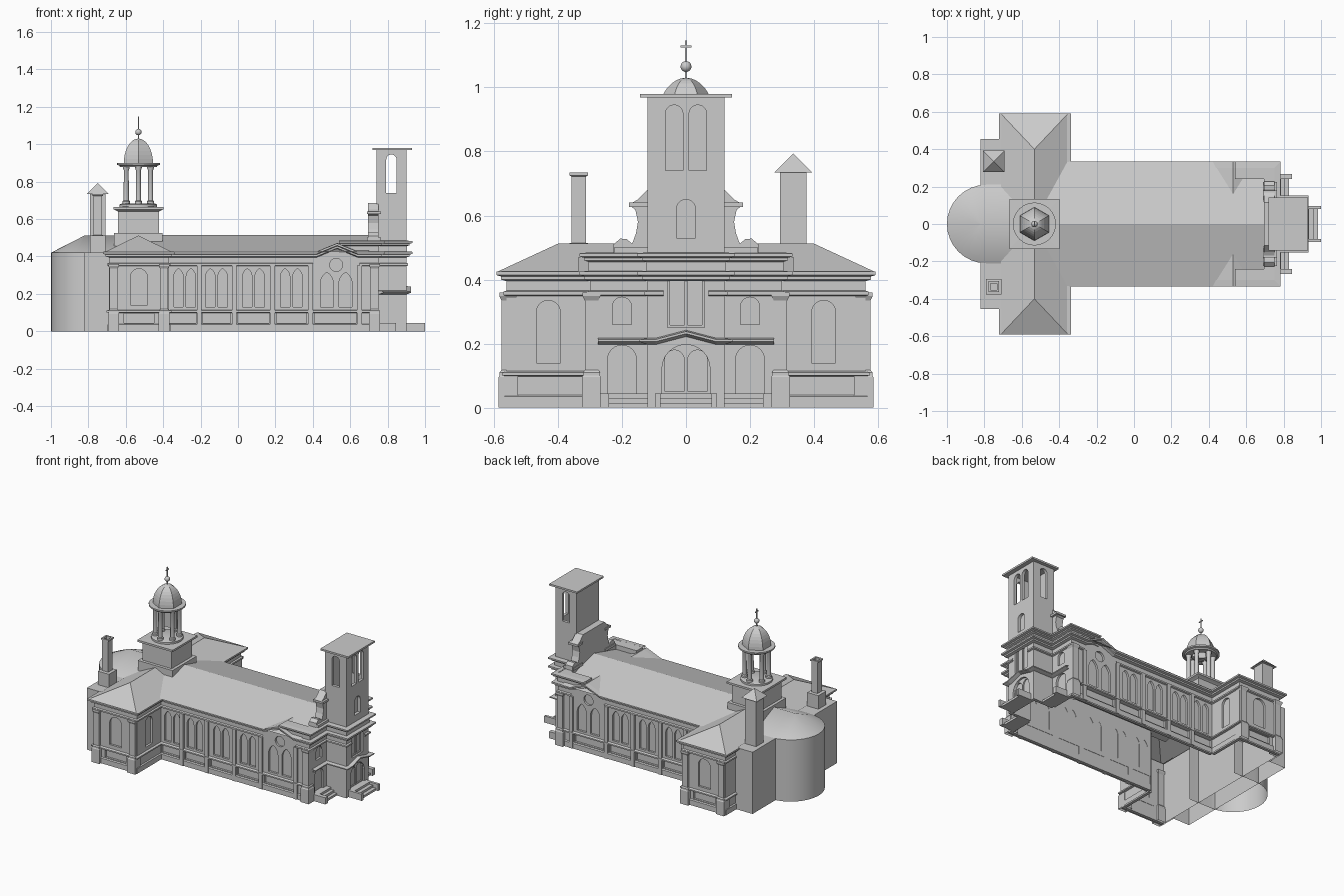
import bpy, bmesh, math
from mathutils import Vector

if "Cube" in bpy.data.objects:
    bpy.data.objects.remove(bpy.data.objects["Cube"])


def add(name, verts, faces, mirror=False, smooth=False):
    me = bpy.data.meshes.new(name)
    me.from_pydata(verts, [], faces)
    ob = bpy.data.objects.new(name, me)
    bpy.context.collection.objects.link(ob)
    if mirror:
        m = ob.modifiers.new("mirror", 'MIRROR')
        m.use_axis = (False, True, False)
    if smooth:
        bpy.ops.object.select_all(action='DESELECT')
        ob.select_set(True)
        bpy.context.view_layer.objects.active = ob
        bpy.ops.object.shade_smooth_by_angle(angle=math.radians(35))
    return ob


def box(name, x0, x1, y0, y1, z0, z1, mirror=False, bottom=True):
    v = [(x, y, z) for z in (z0, z1) for x, y in ((x0, y0), (x1, y0), (x1, y1), (x0, y1))]
    f = [(i, (i + 1) % 4, (i + 1) % 4 + 4, i + 4) for i in range(4)] + [(4, 5, 6, 7)]
    return add(name, v, f + ([(3, 2, 1, 0)] if bottom else []), mirror)


def lathe(name, cx, cy, prof, n, rot=0.0, mirror=False, smooth=False):
    """Turned solid; for n = 4 the radii are half widths of a square."""
    k = math.sqrt(2) if n == 4 else 1
    rot = math.pi / 4 if n == 4 else rot
    v = [(cx + k * r * math.cos(rot + 2 * math.pi * i / n),
          cy + k * r * math.sin(rot + 2 * math.pi * i / n), z) for r, z in prof for i in range(n)]
    f = [(j * n + i, j * n + (i + 1) % n, (j + 1) * n + (i + 1) % n, (j + 1) * n + i)
         for j in range(len(prof) - 1) for i in range(n)]
    ob = add(name, v, f, mirror)
    bm = bmesh.new()
    bm.from_mesh(ob.data)
    bmesh.ops.remove_doubles(bm, verts=bm.verts, dist=1e-5)
    bm.to_mesh(ob.data)
    bm.free()
    if smooth:
        bpy.ops.object.select_all(action='DESELECT')
        ob.select_set(True)
        bpy.context.view_layer.objects.active = ob
        bpy.ops.object.shade_smooth_by_angle(angle=math.radians(35))
    return ob


def sweep(name, path, prof, smooth=False):
    """Mitred moulding (outset, z) along a plan path (x, y, optional lift), mirrored in y."""
    p = [Vector(q[:2]) for q in path]
    nrm = [Vector((d.y, -d.x)) for d in ((b - a).normalized() for a, b in zip(p, p[1:]))]
    v, m = [], len(prof)
    for i, q in enumerate(path):
        a, b = nrm[max(i - 1, 0)], nrm[min(i, len(nrm) - 1)]
        o = (a + b) / (1 + a.dot(b))
        lift = q[2] if len(q) > 2 else 0
        v += [(q[0] + o.x * r, q[1] + o.y * r, z + lift) for r, z in prof]
    f = [(i * m + j, (i + 1) * m + j, (i + 1) * m + j + 1, i * m + j + 1)
         for i in range(len(path) - 1) for j in range(m - 1)]
    return add(name, v, f, True, smooth)


def wall(name, face, c, outline, holes=(), t=0.02, mirror=False):
    """Slab with openings; outline and holes in (along, z); face is '-y' or '+x'."""
    cu = bpy.data.curves.new(name, 'CURVE')
    cu.dimensions, cu.fill_mode, cu.extrude = '2D', 'BOTH', t / 2
    for pts in [outline, *holes]:
        s = cu.splines.new('POLY')
        s.points.add(len(pts) - 1)
        s.use_cyclic_u = True
        for sp, (a, b) in zip(s.points, pts):
            sp.co = (a, b, 0, 1)
    tmp = bpy.data.objects.new(name, cu)
    me = bpy.data.meshes.new_from_object(tmp)
    v = [(q.co.x, c - q.co.z + t / 2, q.co.y) if face == '-y' else (c + q.co.z - t / 2, q.co.x, q.co.y)
         for q in me.vertices]
    f = [tuple(q.vertices) for q in me.polygons]
    bpy.data.objects.remove(tmp)
    return add(name, v, f, mirror)


def rect(a0, a1, z0, z1):
    return [(a0, z0), (a1, z0), (a1, z1), (a0, z1)]


def arch(c, w, z0, z1, pointed=False):
    h, n = w / 2, 6
    if pointed:
        s = z1 - w * 0.866
        right = [(c - h + w * math.cos(math.pi / 3 * i / n), s + w * math.sin(math.pi / 3 * i / n)) for i in range(n + 1)]
    else:
        s = z1 - h
        right = [(c + h * math.cos(math.pi / 2 * i / n), s + h * math.sin(math.pi / 2 * i / n)) for i in range(n + 1)]
    left = [(2 * c - a, z) for a, z in right[-2::-1]]
    return [(c - h, z0), (c + h, z0)] + right + left


def circle(c, z, r):
    return [(c + r * math.cos(math.pi * i / 10), z + r * math.sin(math.pi * i / 10)) for i in range(20)]


# nave side walls: four bays of paired lancets and a gabled bay with a rose
bays = [(-0.365, -0.225), (-0.19, -0.04), (0.0, 0.165), (0.205, 0.365)]
holes = [rect(a, b, 0.045, 0.098) for a, b in bays + [(0.41, 0.63)]]
for a, b in bays:
    a = max(a, -0.345)
    m = (a + b) / 2
    holes += [arch(m + s * 0.033, 0.05, 0.13, 0.335, True) for s in (-1, 1)]
holes += [arch(0.525 + s * 0.05, 0.07, 0.13, 0.315, True) for s in (-1, 1)] + [circle(0.525, 0.355, 0.035)]
wall("nave_wall", '-y', -0.30,
     [(-0.37, 0), (0.75, 0), (0.75, 0.42), (0.64, 0.42), (0.53, 0.46), (0.42, 0.42), (-0.37, 0.42)], holes, mirror=True)
wall("nave_glass", '-y', -0.286, rect(-0.37, 0.73, 0.02, 0.41), t=0.004, mirror=True)

# transept arms
wall("transept_end", '-y', -0.56, rect(-0.69, -0.37, 0, 0.42),
     [arch(-0.53, 0.09, 0.14, 0.335), rect(-0.61, -0.45, 0.045, 0.095)], mirror=True)
wall("transept_end_glass", '-y', -0.546, rect(-0.68, -0.38, 0.02, 0.41), t=0.004, mirror=True)
wall("transept_side", '+x', -0.37, rect(-0.56, -0.30, 0, 0.42), [arch(-0.43, 0.075, 0.14, 0.335)], mirror=True)
wall("transept_side_glass", '+x', -0.384, rect(-0.55, -0.31, 0.02, 0.41), t=0.004, mirror=True)
sweep("transept_rear", [(-0.69, -0.44), (-0.69, -0.56)], [(0, 0), (0, 0.42)])

# choir block and rounded apse
box("choir_block", -0.82, -0.69, -0.455, 0.455, 0, 0.42, bottom=False)
arc = [(-0.79 - 0.21 * math.cos(math.pi / 2 * i / 8), -0.21 * math.sin(math.pi / 2 * i / 8)) for i in range(9)] + [(-0.62, -0.21)]
sweep("apse_wall", [(-1.0, 0)] + arc[1:], [(0, 0), (0, 0.42)], True)
n = len(arc)
add("apse_roof", [(x, y, 0.42) for x, y in arc] + [(max(x, -0.82), 0, 0.512) for x, y in arc],
    [(i, i + 1, n + i + 1, n + i) for i in range(n - 1)], True, True)

# main roofs
add("nave_roof", [(-0.5325, -0.335, 0.425), (0.70, -0.335, 0.425), (0.70, 0, 0.515), (-0.5325, 0, 0.515)], [(0, 1, 2, 3)], True)
add("transept_roof", [(-0.71, -0.588, 0.425), (-0.355, -0.588, 0.425), (-0.5325, -0.40, 0.512),
                      (-0.355, 0, 0.425), (-0.5325, 0, 0.512), (-0.71, 0, 0.425)],
    [(0, 1, 2), (1, 3, 4, 2), (0, 2, 4, 5)], True)
add("bay_gable_roof", [(0.42, -0.335, 0.425), (0.53, -0.335, 0.47), (0.64, -0.335, 0.425), (0.53, -0.16, 0.472)],
    [(0, 1, 3), (1, 2, 3)], True)

# mouldings running round the building
rise = [(0.42, -0.30), (0.53, -0.30, 0.045), (0.64, -0.30)]
front = [(0.75, -0.30), (0.75, -0.12), (0.90, -0.12), (0.90, 0)]
body = [(-0.69, -0.455), (-0.69, -0.56), (-0.37, -0.56), (-0.37, -0.30)]
sweep("main_cornice", body + rise + front,
      [(0, 0.395), (0.018, 0.4), (0.018, 0.41), (0.032, 0.414), (0.032, 0.425), (0, 0.427)])
arch_prof = [(0, 0.348), (0.01, 0.352), (0.01, 0.362), (0, 0.366)]
sweep("architrave", body + [(0.40, -0.30)], arch_prof)
sweep("front_architrave", [(0.65, -0.30), (0.75, -0.30), (0.75, -0.12), (0.90, -0.12), (0.90, -0.07)], arch_prof)
sweep("sill_band", body + [(0.75, -0.30)], [(0, 0.098), (0.014, 0.101), (0.014, 0.11), (0, 0.115)])
sweep("plinth", body + [(0.75, -0.30)], [(0.008, 0), (0.008, 0.035), (0, 0.04)])
sweep("attic_cornice", [(0.54, -0.30)] + front,
      [(0.004, 0.42), (0.004, 0.455), (0.018, 0.46), (0.018, 0.468), (0.033, 0.472), (0.033, 0.482), (0, 0.485)])
sweep("porch_cornice", [(0.75, -0.275), (0.75, -0.12), (0.90, -0.12), (0.90, -0.095), (0.90, 0, 0.025)],
      [(0, 0.197), (0.012, 0.201), (0.025, 0.206), (0.025, 0.213), (0, 0.217)])
box("attic_parapet", 0.54, 0.70, -0.305, -0.24, 0.42, 0.482, True)

# piers at the corners, thin pilasters between bays
for x, y in ((-0.665, -0.555), (-0.395, -0.555), (0.73, -0.295)):
    lathe("corner_pier", x, y, [(0.03, 0), (0.03, 0.095), (0.027, 0.1), (0.027, 0.11), (0.021, 0.118), (0.021, 0.335),
                                (0.028, 0.348), (0.028, 0.36), (0, 0.36)], 4, mirror=True)
for x in (-0.2075, -0.02, 0.185, 0.387, 0.65):
    box("bay_pilaster", x - 0.013, x + 0.013, -0.312, -0.30, 0, 0.352, True)

# entrance facade and scrolled gable
wall("facade_wall", '+x', 0.75, rect(-0.30, -0.12, 0, 0.47),
     [arch(-0.2, 0.09, 0.045, 0.195), arch(-0.2, 0.06, 0.26, 0.345)], mirror=True)
wall("facade_glass", '+x', 0.736, rect(-0.29, -0.12, 0.02, 0.41), t=0.004, mirror=True)
half = [(0.30, 0.43), (0.30, 0.482), (0.228, 0.482), (0.226, 0.51), (0.205, 0.528), (0.185, 0.526), (0.168, 0.512),
        (0.156, 0.545), (0.15, 0.58), (0.158, 0.618), (0.172, 0.628), (0.172, 0.638), (0.15, 0.65), (0.135, 0.665), (0.115, 0.685)]
wall("scroll_gable", '+x', 0.75, half + [(-a, z) for a, z in half[::-1]], t=0.055)
box("scroll_cap", 0.69, 0.765, -0.178, -0.12, 0.626, 0.64, True)
box("scroll_foot", 0.69, 0.765, -0.225, -0.12, 0.482, 0.5, True)

# bell tower
wall("tower_front", '+x', 0.90, rect(-0.12, 0.12, 0, 0.97),
     [arch(0, 0.15, 0.045, 0.197), arch(0, 0.115, 0.25, 0.47), arch(0, 0.06, 0.53, 0.65),
      arch(-0.037, 0.055, 0.74, 0.945), arch(0.037, 0.055, 0.74, 0.945)])
wall("tower_side", '-y', -0.12, rect(0.74, 0.90, 0, 0.97), [arch(0.82, 0.055, 0.74, 0.945)], mirror=True)
box("tower_back", 0.74, 0.755, -0.118, 0.118, 0.42, 0.97)
wall("tower_tracery", '+x', 0.888, rect(-0.1, 0.1, 0.02, 0.48),
     [arch(s * 0.036, 0.06, 0.05, 0.18) for s in (-1, 1)] +
     [arch(s * 0.027, 0.046, 0.258, 0.43, True) for s in (-1, 1)] + [circle(0, 0.44, 0.015)], t=0.008)
wall("tower_glass", '+x', 0.876, rect(-0.1, 0.1, 0.02, 0.68), t=0.004)
box("tower_cap", 0.72, 0.93, -0.143, 0.143, 0.968, 0.98)

# stairs
for i in range(3):
    z = 0.045 - 0.015 * i
    box("main_step", 0.90, 0.935 + 0.025 * i, -0.085, 0.085, 0, z)
    box("side_step", 0.75, 0.785 + 0.022 * i, -0.243, -0.12, 0, z, True)
box("main_stair_cheek", 0.90, 1.0, -0.097, -0.08, 0, 0.045, True)
box("side_stair_cheek", 0.75, 0.845, -0.268, -0.24, 0, 0.045, True)

# crossing lantern: square base, ring of columns, six-sided dome
cx = -0.5325
lathe("lantern_base", cx, 0, [(0.13, 0.43), (0.13, 0.525), (0.11, 0.525), (0.11, 0.64), (0.118, 0.645),
                              (0.133, 0.652), (0.133, 0.665), (0, 0.667)], 4)
lathe("lantern_drum", cx, 0, [(0.1, 0.665), (0.1, 0.678), (0.09, 0.682), (0, 0.682)], 24, smooth=True)
for i in range(6):
    a = math.pi / 2 + i * math.pi / 3
    lathe("lantern_column", cx + 0.075 * math.cos(a), 0.075 * math.sin(a),
          [(0.019, 0.68), (0.019, 0.695), (0.014, 0.7), (0.013, 0.86), (0.018, 0.872), (0.018, 0.885)], 12, smooth=True)
lathe("lantern_ring", cx, 0, [(0.055, 0.878), (0.098, 0.878), (0.102, 0.886), (0.115, 0.89), (0.115, 0.9), (0.055, 0.9)], 24, smooth=True)
lathe("dome", cx, 0, [(0.09 * math.cos(a), 0.898 + 0.132 * math.sin(a)) for a in (math.pi / 2 * i / 9 for i in range(10))], 6, math.pi / 2)
lathe("finial_ball", cx, 0, [(0.017 * math.sin(math.pi * i / 10), 1.065 - 0.017 * math.cos(math.pi * i / 10)) for i in range(11)], 16, smooth=True)
box("cross_post", cx - 0.0025, cx + 0.0025, -0.0025, 0.0025, 1.02, 1.147)
box("cross_arm", cx - 0.0025, cx + 0.0025, -0.017, 0.017, 1.125, 1.131)

# chimney and small roofed turret on the choir block
lathe("chimney", -0.75, -0.335, [(0.042, 0.42), (0.042, 0.512), (0.023, 0.514), (0.023, 0.722), (0.029, 0.725),
                                 (0.029, 0.735), (0.018, 0.735), (0.018, 0.425)], 4)
lathe("turret", -0.75, 0.335, [(0.041, 0.42), (0.041, 0.735), (0.058, 0.735), (0, 0.793)], 4)
